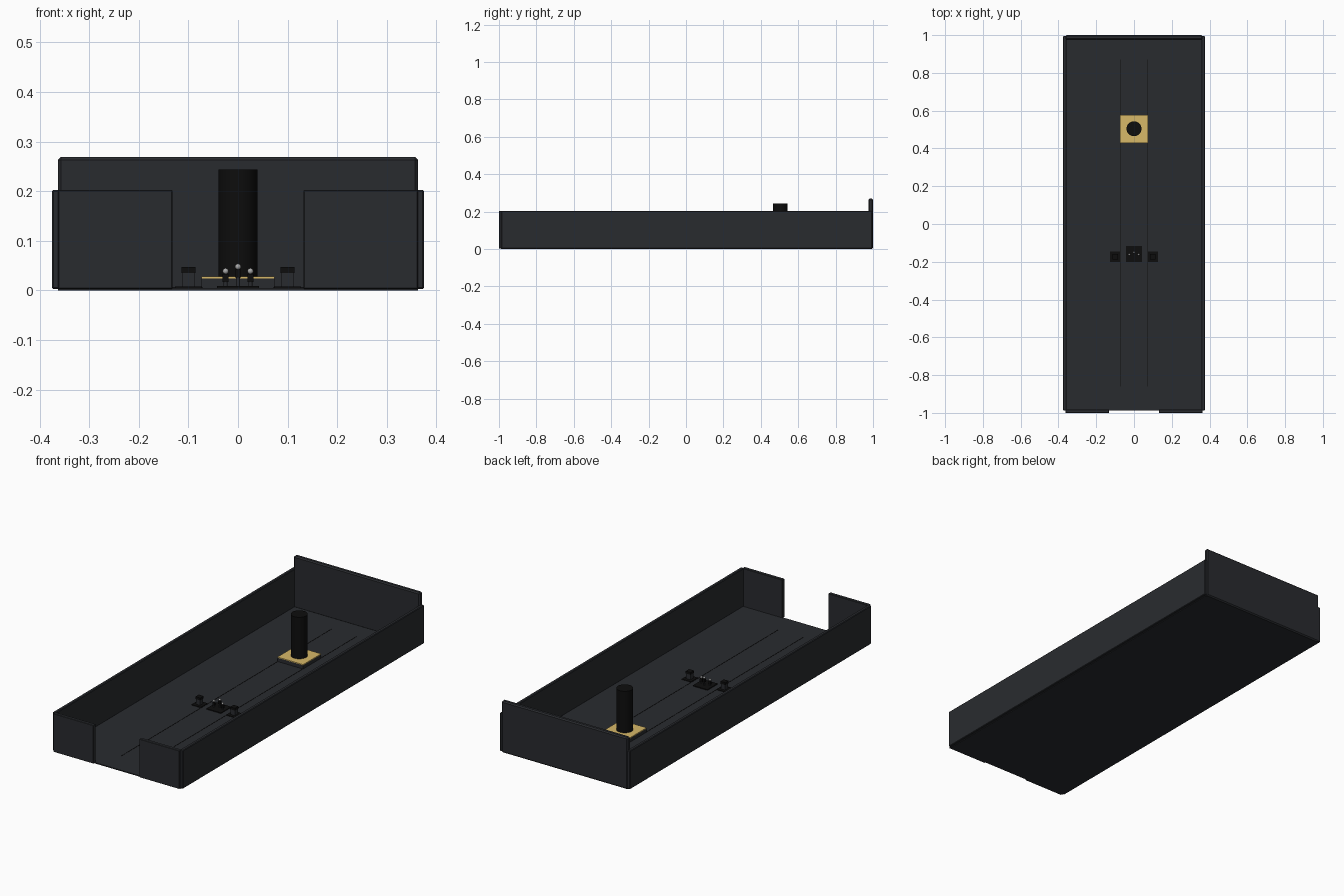
import bpy, math

if "Cube" in bpy.data.objects:
    bpy.data.objects.remove(bpy.data.objects["Cube"])

def mat(name, rgb):
    m = bpy.data.materials.new(name)
    m.diffuse_color = (*rgb, 1)
    m.use_nodes = True
    m.node_tree.nodes["Principled BSDF"].inputs["Base Color"].default_value = m.diffuse_color
    return m

WALL = mat("charcoal", (0.022, 0.024, 0.028))
BLACK = mat("black", (0.004, 0.004, 0.004))
GOLD = mat("brass", (0.68, 0.48, 0.14))
GREY = mat("light_grey", (0.4, 0.4, 0.4))

def box(name, x0, x1, y0, y1, z0, z1, m, bevel=0):
    bpy.ops.mesh.primitive_cube_add(size=1, location=((x0+x1)/2, (y0+y1)/2, (z0+z1)/2))
    o = bpy.context.object
    o.name = name
    o.scale = (x1-x0, y1-y0, z1-z0)
    bpy.ops.object.transform_apply(location=False, rotation=False, scale=True)
    o.data.materials.append(m)
    if bevel:
        b = o.modifiers.new("bevel", 'BEVEL')
        b.width, b.segments = bevel, 1
    return o

def cone(name, x, y, z0, z1, r0, r1, m, n=32):
    bpy.ops.mesh.primitive_cone_add(vertices=n, radius1=r0, radius2=r1, depth=z1-z0,
                                    location=(x, y, (z0+z1)/2))
    o = bpy.context.object
    o.name = name
    o.data.materials.append(m)
    bpy.ops.object.shade_smooth_by_angle(angle=math.radians(35))
    return o

# Tray: floor, tall back wall
box("floor", -0.363, 0.363, -0.988, 0.99, 0, 0.005, WALL)
box("back_wall", -0.363, 0.363, 0.975, 1.0, 0, 0.269, WALL, 0.006)

for s, side in ((-1, "left"), (1, "right")):
    def sbox(name, a, b, *rest):
        return box(f"{side}_{name}", min(s*a, s*b), max(s*a, s*b), *rest)
    # Side wall, front return panel and floor seam
    sbox("side_wall", 0.357, 0.375, -0.988, 0.996, 0.003, 0.203, WALL, 0.003)
    sbox("front_panel", 0.132, 0.363, -1.0, -0.982, 0.003, 0.203, WALL, 0.002)
    sbox("floor_seam", 0.071, 0.0735, -0.86, 0.87, 0.004, 0.006, BLACK)
    # Small pedestal flanking the platform
    sbox("pedestal_base", 0.073, 0.127, -0.202, -0.146, 0.004, 0.008, BLACK)
    sbox("pedestal_stem", 0.088, 0.112, -0.186, -0.162, 0.008, 0.035, WALL)
    sbox("pedestal_top", 0.086, 0.114, -0.188, -0.160, 0.035, 0.047, BLACK)

# Pillar on its brass-topped plinth
box("plinth", -0.074, 0.074, 0.43, 0.578, 0.004, 0.024, WALL)
box("plinth_plate", -0.074, 0.074, 0.43, 0.578, 0.024, 0.028, GOLD)
cone("pillar", 0, 0.504, 0.028, 0.244, 0.0395, 0.0395, BLACK)

# Platform with three small figures
box("platform", -0.042, 0.042, -0.2, -0.116, 0.004, 0.009, BLACK)
for x, y, h in ((-0.025, -0.162, 0.045), (0, -0.150, 0.054), (0.025, -0.162, 0.045)):
    cone("figure_legs", x, y, 0.008, h-0.026, 0.004, 0.004, WALL, 12)
    box("figure_body", x-0.006, x+0.006, y-0.005, y+0.005, h-0.028, h-0.012, BLACK)
    bpy.ops.mesh.primitive_uv_sphere_add(segments=12, ring_count=8, radius=0.006,
                                         location=(x, y, h-0.006))
    head = bpy.context.object
    head.name = "figure_head"
    head.data.materials.append(GREY)
    bpy.ops.object.shade_smooth()
